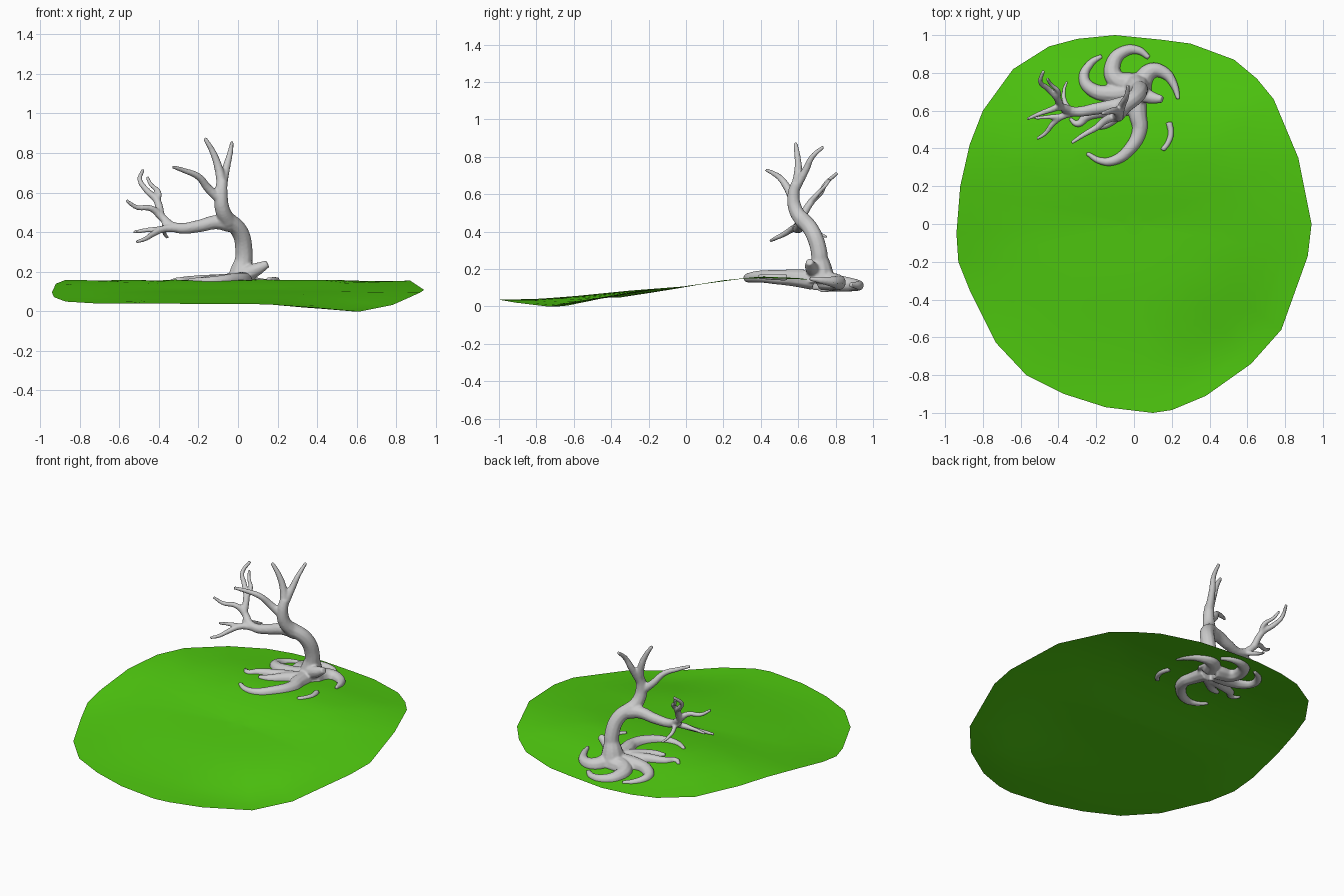
import bpy, bmesh
from math import exp
from mathutils import Vector

if "Cube" in bpy.data.objects:
    bpy.data.objects.remove(bpy.data.objects["Cube"])

# ---------- ground height ----------
PROFILE = [(-1.0, .037), (-.8, .04), (-.6, .055), (-.3, .085), (0, .108), (.2, .14),
           (.4, .16), (.6, .152), (.8, .125), (1.0, .105)]


def ground_z(x, y):
    z = PROFILE[0][1] if y < 0 else PROFILE[-1][1]
    for (y0, z0), (y1, z1) in zip(PROFILE, PROFILE[1:]):
        if y0 <= y <= y1:
            t = (y - y0) / (y1 - y0)
            z = z0 + (z1 - z0) * t

    def dip(cx, cy, depth, w):
        return depth * exp(-((x - cx) ** 2 + (y - cy) ** 2) / (w * w))
    return max(0, z - dip(.58, -.68, .05, .3) - dip(-.92, -.4, .033, .3))


# ---------- grassy ground sheet: concentric rings of an irregular outline ----------
OUTLINE = [(-.1, 1), (.15, .975), (.3, .955), (.53, .87), (.65, .77), (.74, .66), (.87, .35),
           (.94, 0), (.92, -.17), (.78, -.56), (.62, -.74), (.38, -.91), (.2, -.985), (.1, -1),
           (-.15, -.97), (-.37, -.9), (-.57, -.8), (-.73, -.63), (-.87, -.35), (-.93, -.2),
           (-.94, -.05), (-.92, .2), (-.87, .42), (-.8, .6), (-.64, .82), (-.45, .94), (-.3, .98)]
RINGS = 14
bm = bmesh.new()
rings = []
for r in range(1, RINGS + 1):
    f = r / RINGS
    rings.append([bm.verts.new((x * f, y * f, ground_z(x * f, y * f))) for x, y in OUTLINE])
centre = bm.verts.new((0, 0, ground_z(0, 0)))
n = len(OUTLINE)
for i in range(n):
    j = (i + 1) % n
    bm.faces.new((centre, rings[0][j], rings[0][i]))
    for a, b in zip(rings, rings[1:]):
        bm.faces.new((a[i], a[j], b[j], b[i]))
bmesh.ops.recalc_face_normals(bm, faces=bm.faces)
if sum(f.normal.z for f in bm.faces) < 0:
    bmesh.ops.reverse_faces(bm, faces=bm.faces)
mesh = bpy.data.meshes.new("ground")
bm.to_mesh(mesh)
bm.free()
mesh.shade_smooth()
grass = bpy.data.materials.new("grass")
grass.diffuse_color = (.08, .6, .005, 1)
grass.use_nodes = True
grass.node_tree.nodes["Principled BSDF"].inputs["Base Color"].default_value = grass.diffuse_color
mesh.materials.append(grass)
bpy.context.collection.objects.link(bpy.data.objects.new("ground", mesh))

# ---------- tree: tapered tubes fused into one skin ----------
curve = bpy.data.curves.new("tree_paths", 'CURVE')
curve.dimensions = '3D'
curve.bevel_depth = 1
curve.bevel_resolution = 3
curve.resolution_u = 8
curve.use_fill_caps = True


def limb(points, r0, r1):
    """Smooth tube through the points, tapering from r0 to r1."""
    s = curve.splines.new('BEZIER')
    s.bezier_points.add(len(points) - 1)
    for k, (bp, p) in enumerate(zip(s.bezier_points, points)):
        bp.co = p
        bp.handle_left_type = bp.handle_right_type = 'AUTO'
        bp.radius = r0 + (r1 - r0) * k / (len(points) - 1)


def root(points, r0, r1, lift=0.0):
    """Tube that lies half sunk in the ground."""
    limb([(x, y, ground_z(x, y) + lift) for x, y in points], r0, r1)


# trunk with flared foot
limb([(.015, .72, .13), (.02, .72, .2), (.03, .715, .27)], .085, .042)
limb([(.025, .715, .22), (.03, .71, .3), (.01, .675, .4), (-.06, .62, .47)], .046, .042)
# upright fork
limb([(-.05, .63, .45), (-.08, .585, .52), (-.085, .575, .6), (-.08, .59, .66)], .043, .028)
limb([(-.08, .585, .63), (-.1, .6, .73), (-.13, .595, .81), (-.168, .585, .875)], .027, .011)
limb([(-.08, .585, .63), (-.058, .64, .73), (-.04, .675, .8), (-.03, .735, .855)], .025, .01)
limb([(-.085, .575, .56), (-.15, .55, .62), (-.2, .51, .68), (-.27, .47, .71), (-.33, .43, .73)],
     .026, .01)
# long side bough and its twigs
limb([(-.04, .64, .44), (-.11, .625, .45), (-.2, .61, .43), (-.3, .595, .42), (-.38, .61, .45)],
     .042, .022)
limb([(-.34, .6, .43), (-.39, .62, .48), (-.44, .605, .52), (-.51, .58, .525), (-.565, .555, .56)],
     .024, .009)
limb([(-.39, .62, .48), (-.41, .67, .56), (-.46, .72, .61), (-.495, .75, .66), (-.48, .81, .715)],
     .022, .01)
limb([(-.41, .66, .55), (-.4, .7, .6), (-.44, .74, .64), (-.46, .77, .68)], .016, .009)
limb([(-.29, .595, .42), (-.38, .57, .415), (-.43, .53, .39), (-.47, .48, .365), (-.515, .45, .35)],
     .022, .009)
limb([(-.38, .57, .415), (-.46, .565, .41), (-.53, .56, .4)], .017, .008)
limb([(-.34, .6, .43), (-.37, .66, .41), (-.37, .71, .39), (-.355, .755, .37)], .016, .008)

# curling roots
root([(0, .74), (-.1, .77), (-.11, .85), (-.06, .91), (.02, .92), (.08, .88)], .06, .014)
root([(.03, .73), (.09, .81), (.16, .8), (.21, .74), (.235, .66)], .055, .011, .005)
root([(-.02, .7), (-.13, .69), (-.22, .71), (-.265, .77), (-.23, .85), (-.17, .89)], .055, .012)
root([(.01, .68), (.02, .58), (.03, .5), (-.02, .4), (-.11, .335), (-.18, .335), (-.25, .375)],
     .055, .012)
root([(0, .66), (-.08, .59), (-.15, .53), (-.21, .51)], .05, .014)
root([(-.06, .64), (-.16, .6), (-.25, .57), (-.3, .53), (-.34, .56)], .042, .01)
root([(.15, .39), (.18, .43), (.195, .48), (.185, .54)], .014, .018)
limb([(.02, .7, .18), (.09, .67, .21), (.15, .66, .24)], .05, .02)

# convert the tubes, weld with a voxel skin, soften
paths = bpy.data.objects.new("tree_paths", curve)
bpy.context.collection.objects.link(paths)
bpy.context.view_layer.update()
depsgraph = bpy.context.evaluated_depsgraph_get()
tree_mesh = bpy.data.meshes.new_from_object(paths.evaluated_get(depsgraph))
bpy.data.objects.remove(paths)
tree_mesh.name = "tree"
tree = bpy.data.objects.new("tree", tree_mesh)
bpy.context.collection.objects.link(tree)
weld = tree.modifiers.new("caps", 'WELD')
weld.merge_threshold = .0002
skin = tree.modifiers.new("skin", 'REMESH')
skin.mode = 'VOXEL'
skin.voxel_size = .0065
skin.use_smooth_shade = True
soft = tree.modifiers.new("soften", 'SMOOTH')
soft.factor = .5
soft.iterations = 5
